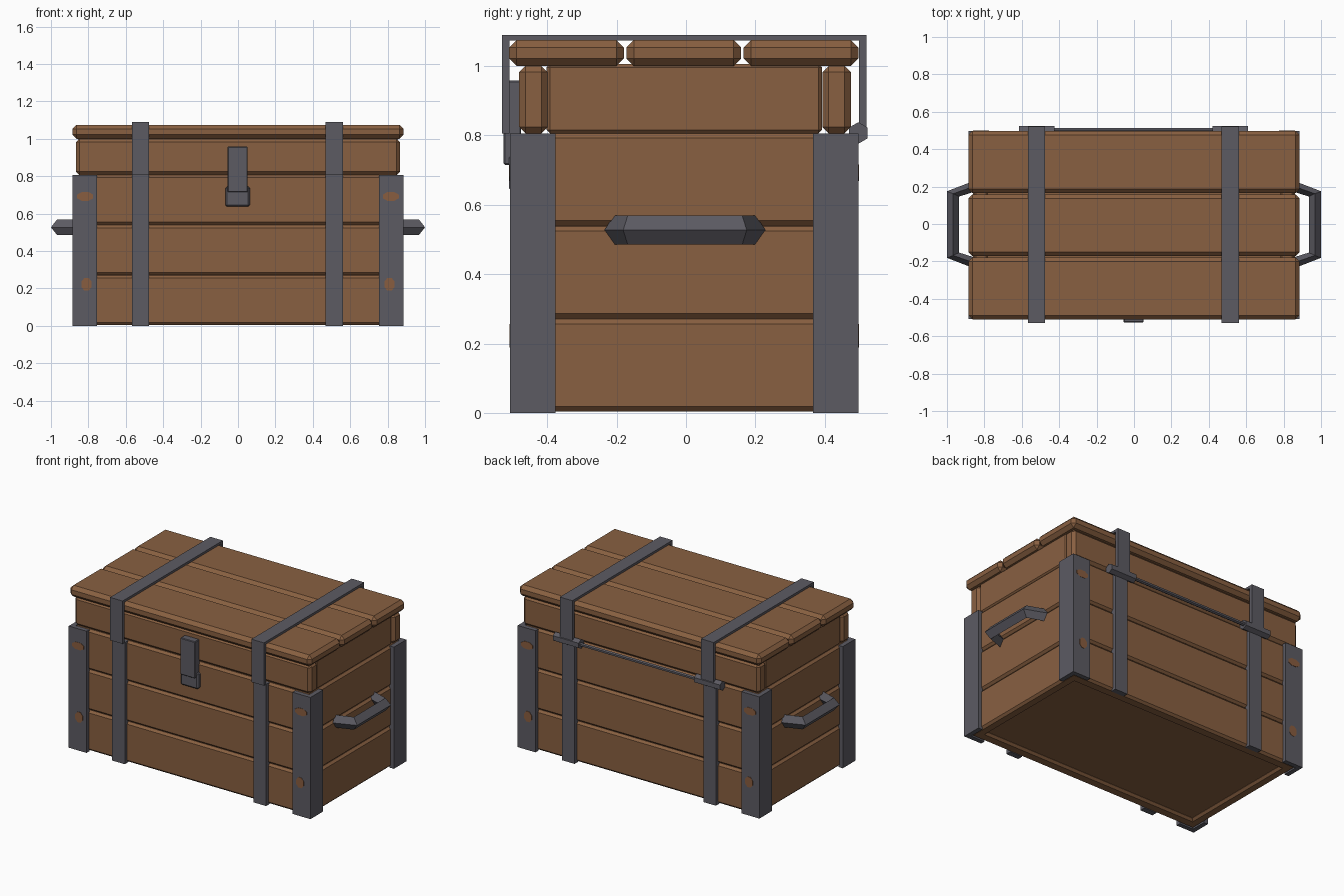
import bpy, bmesh, math
from mathutils import Vector

if "Cube" in bpy.data.objects:
    bpy.data.objects.remove(bpy.data.objects["Cube"])


def mat(name, rgb):
    m = bpy.data.materials.new(name)
    m.diffuse_color = (*rgb, 1)
    m.use_nodes = True
    m.node_tree.nodes["Principled BSDF"].inputs["Base Color"].default_value = m.diffuse_color
    return m


WOOD = mat("brown_wood", (0.25, 0.117, 0.053))
METAL = mat("dark_metal", (0.107, 0.104, 0.124))
RUST = mat("rust_rivet", (0.25, 0.11, 0.05))


def finish(bm, name, material):
    bmesh.ops.recalc_face_normals(bm, faces=bm.faces)
    me = bpy.data.meshes.new(name)
    bm.to_mesh(me)
    bm.free()
    me.materials.append(material)
    ob = bpy.data.objects.new(name, me)
    bpy.context.collection.objects.link(ob)
    return ob


def box(name, x, y, z, material, bevel=0.0):
    bm = bmesh.new()
    bmesh.ops.create_cube(bm, size=1)
    for v in bm.verts:
        v.co = Vector([(r[0] + r[1]) / 2 + c * (r[1] - r[0])
                       for c, r in zip(v.co, (x, y, z))])
    if bevel:
        bmesh.ops.bevel(bm, geom=bm.edges[:], offset=bevel, segments=1,
                        affect='EDGES', profile=0.5)
    return finish(bm, name, material)


def prism(name, pts, axis, lo, hi, material):
    """Extrude a 2D outline along axis 0 (points y,z), 1 (x,z) or 2 (x,y)."""
    def at(p, t):
        c = list(p)
        c.insert(axis, t)
        return c
    bm = bmesh.new()
    f = bm.faces.new([bm.verts.new(at(p, lo)) for p in pts])
    r = bmesh.ops.extrude_face_region(bm, geom=[f])
    for v in r["geom"]:
        if isinstance(v, bmesh.types.BMVert):
            v.co[axis] = hi
    return finish(bm, name, material)


def ngon(ca, cb, ra, rb, n):
    return [(ca + ra * math.cos(2 * math.pi * (i + .5) / n),
             cb + rb * math.sin(2 * math.pi * (i + .5) / n)) for i in range(n)]


# body planks: three courses on each wall
for i in range(3):
    z = (0.004 + i * 0.268, 0.27 + i * 0.268)
    for s, n in ((-1, "front"), (1, "back")):
        y = sorted((s * 0.478 - 0.005, s * 0.40 - 0.005))
        box(f"body_{n}_plank_{i}", (-0.862, 0.862), y, z, WOOD, 0.014)
    for s, n in ((-1, "left"), (1, "right")):
        x = sorted((s * 0.862, s * 0.79))
        box(f"body_{n}_plank_{i}", x, (-0.482, 0.472), z, WOOD, 0.014)
box("body_floor", (-0.82, 0.82), (-0.43, 0.42), (0.02, 0.06), WOOD)
box("body_core", (-0.845, 0.845), (-0.463, 0.453), (0.06, 0.79), WOOD)

# lid: front, back and end boards, then three top planks
for s, n in ((-1, "front"), (1, "back")):
    y = sorted((s * 0.478 - 0.003, s * 0.396 - 0.003))
    box(f"lid_{n}_board", (-0.866, 0.866), y, (0.806, 1.0), WOOD, 0.018)
for s, n in ((-1, "left"), (1, "right")):
    x = sorted((s * 0.855, s * 0.78))
    box(f"lid_{n}_board", x, (-0.402, 0.392), (0.806, 1.006), WOOD, 0.01)
for i in range(3):
    y0 = -0.51 + i * 0.338
    box(f"lid_top_plank_{i}", (-0.886, 0.886), (y0, y0 + 0.331),
        (1.0, 1.075), WOOD, 0.022)

# L-shaped corner brackets with rivets on front and back
for sx in (-1, 1):
    for sy in (-1, 1):
        X, Y, t = 0.886, 0.502, 0.03
        L = [(X, Y), (X - 0.131, Y), (X - 0.131, Y - t), (X - t, Y - t),
             (X - t, Y - 0.131), (X, Y - 0.131)]
        prism("corner_bracket", [(sx * a, sy * b - 0.005) for a, b in L],
              2, 0, 0.806, METAL)
        ys = sy * Y - 0.005
        for cx, cz, rx, rz in ((0.817, 0.692, 0.046, 0.026),
                               (0.81, 0.222, 0.03, 0.037)):
            prism("corner_rivet", ngon(sx * cx, cz, rx, rz, 8), 1,
                  ys - sy * 0.002, ys + sy * 0.002, RUST)

# straps: a folded band over the lid and flat bars down the body
band = [(-0.53, 0.806), (-0.53, 1.09), (0.52, 1.09), (0.52, 0.806),
        (0.499, 0.806), (0.499, 1.074), (-0.509, 1.074), (-0.509, 0.806)]
for cx in (-0.521, 0.515):
    x = (cx - 0.046, cx + 0.046)
    prism("lid_strap", band, 0, *x, METAL)
    box("body_front_strap", x, (-0.507, -0.47), (0, 0.806), METAL)
    box("body_back_strap", x, (0.46, 0.497), (0, 0.806), METAL)
    # hinge barrels on the back
    prism("hinge_barrel", ngon(0.497, 0.807, 0.031, 0.031, 6), 0,
          cx - 0.095, cx + 0.095, METAL)
prism("hinge_rod", ngon(0.502, 0.807, 0.012, 0.012, 6), 0, -0.45, 0.45, METAL)

# latch: hanging hasp over a lower catch plate
box("latch_hasp", (-0.056, 0.052), (-0.526, -0.475), (0.715, 0.958), METAL, 0.004)
box("latch_catch", (-0.068, 0.064), (-0.51, -0.475), (0.637, 0.745), METAL, 0.01)

# side handles: diamond section swept along a bracket-shaped path
for s in (-1, 1):
    bm = bmesh.new()
    # each station: y, outer x, middle x, inner x, with y spread for the mitre
    stations = []
    for sy in (-1, 1):
        leg = [(0.86, 0.232), (0.853, 0.205), (0.845, 0.178)]
        elbow = [(1.0, 0.178), (0.967, 0.165), (0.935, 0.15)]
        pair = [leg, elbow] if sy < 0 else [elbow, leg]
        stations += [[(x, sy * y - 0.003) for x, y in p] for p in pair]
    rings = []
    for o, m, i in stations:
        rings.append([bm.verts.new((s * x, y, z)) for (x, y), z in
                      ((o, 0.527), (m, 0.569), (i, 0.527), (m, 0.485))])
    for a, b in zip(rings, rings[1:]):
        for k in range(4):
            bm.faces.new((a[k], a[k - 1], b[k - 1], b[k]))
    bm.faces.new(rings[0])
    bm.faces.new(rings[-1])
    finish(bm, "side_handle", METAL)
